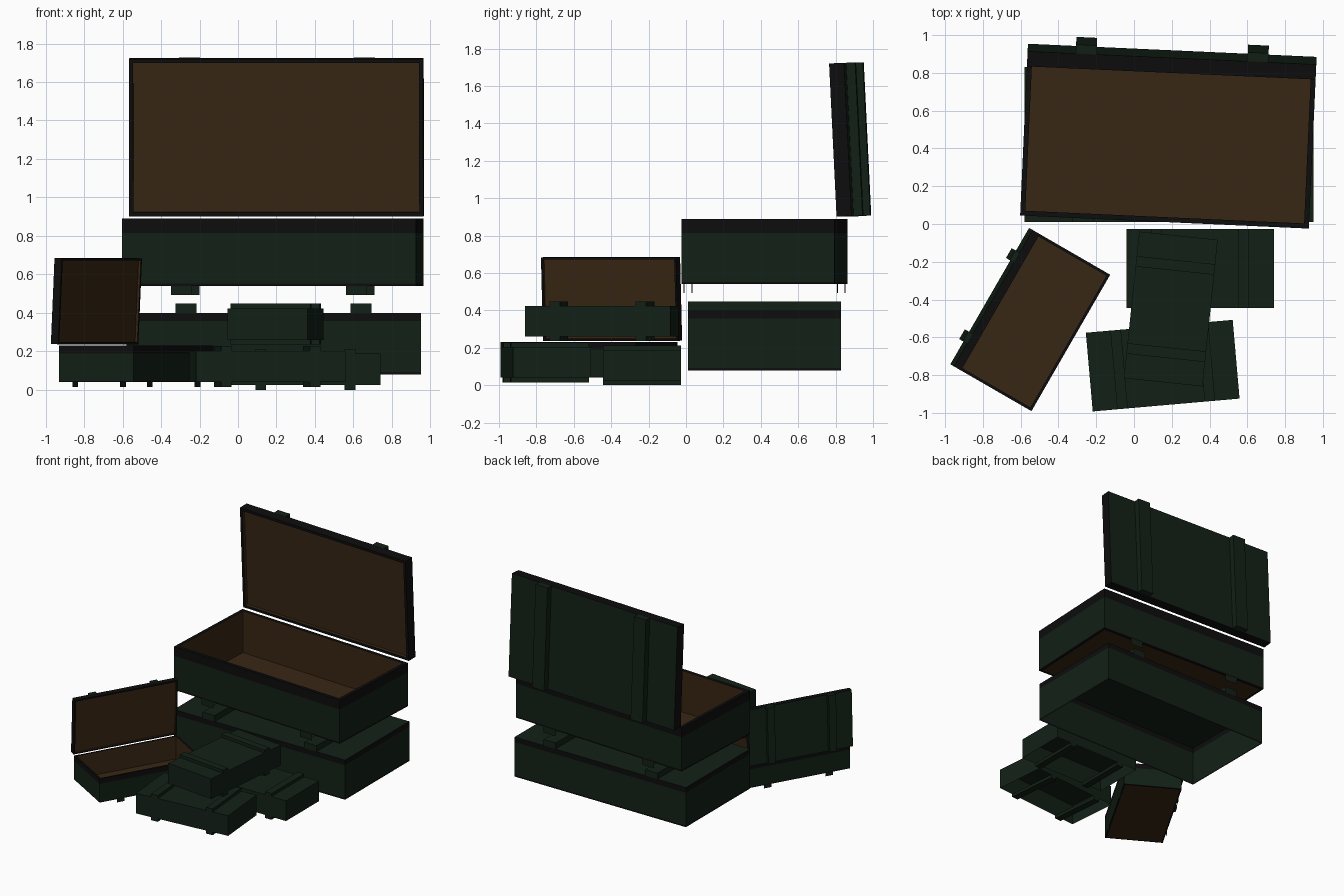
import bpy, bmesh
from math import radians
from mathutils import Matrix, Vector

if "Cube" in bpy.data.objects:
    bpy.data.objects.remove(bpy.data.objects["Cube"])

L, W = 1.53, 0.82          # full-size crate footprint
CLEAT_X, CLEAT_W, CLEAT_T = 0.455, 0.11, 0.048


def material(name, rgb):
    m = bpy.data.materials.new(name)
    m.diffuse_color = (*rgb, 1)
    m.use_nodes = True
    m.node_tree.nodes["Principled BSDF"].inputs["Base Color"].default_value = m.diffuse_color
    return m


MATS = [material("green_paint", (0.006, 0.015, 0.008)),
        material("black_edge", (0.004, 0.004, 0.0045)),
        material("bare_wood", (0.04, 0.02, 0.007))]
GREEN, BLACK, WOOD = 0, 1, 2


def block(lo, hi):
    bm = bmesh.new()
    lo, hi = Vector(lo), Vector(hi)
    size = hi - lo
    bmesh.ops.create_cube(bm, size=1, matrix=Matrix.Translation((lo + hi) / 2)
                          @ Matrix.Diagonal((*size, 1)))
    bm.normal_update()
    return bm


def face_towards(bm, z):
    return max(bm.faces, key=lambda f: f.normal.z * z)


def slice_at(bm, z):
    bmesh.ops.bisect_plane(bm, geom=bm.verts[:] + bm.edges[:] + bm.faces[:],
                           plane_co=(0, 0, z), plane_no=(0, 0, 1))


def finish(bm, name, matrix):
    me = bpy.data.meshes.new(name)
    bm.to_mesh(me)
    bm.free()
    for m in MATS:
        me.materials.append(m)
    ob = bpy.data.objects.new(name, me)
    bpy.context.collection.objects.link(ob)
    ob.matrix_world = matrix


def hollow(bm, wall, depth):
    # sink a wooden recess into the top face
    top = face_towards(bm, 1)
    top.material_index = BLACK
    bmesh.ops.inset_region(bm, faces=[top], thickness=wall)
    ext = bmesh.ops.extrude_discrete_faces(bm, faces=[top])["faces"][0]
    bmesh.ops.translate(bm, verts=ext.verts[:], vec=(0, 0, -depth))
    ext.material_index = WOOD
    for e in ext.edges:
        for f in e.link_faces:
            f.material_index = WOOD


def cleats(name, matrix, y0, y1, z0, z1, ends_only=False):
    for side, s in (("left", -1), ("right", 1)):
        x = s * CLEAT_X
        bm = block((x - CLEAT_W / 2, y0, z0), (x + CLEAT_W / 2, y1, z1))
        if ends_only:
            drop = [f for f in bm.faces if abs(f.normal.y) < 0.5]
            bmesh.ops.delete(bm, geom=drop, context='FACES')
        finish(bm, f"{name}_{side}", matrix)


def closed_crate(name, matrix, band, feet):
    h = 0.32
    bm = block((-L / 2, -W / 2, 0), (L / 2, W / 2, h))
    slice_at(bm, 0.012)
    slice_at(bm, h - 0.042)
    for f in bm.faces:
        z = f.calc_center_median().z
        if abs(f.normal.z) < 0.5 and band and (z < 0.012 or z > h - 0.042):
            f.material_index = BLACK
    # the underside is left open
    bmesh.ops.delete(bm, geom=[face_towards(bm, -1)], context='FACES')
    finish(bm, name + "_box", matrix)
    cleats(name + "_top_cleat", matrix, -W / 2, W / 2, h, h + CLEAT_T)
    if feet:
        cleats(name + "_foot", matrix, -W / 2, W / 2, -CLEAT_T, 0)


def open_crate(name, matrix):
    h = 0.35
    bm = block((-L / 2, -W / 2, 0), (L / 2, W / 2, h))
    slice_at(bm, 0.012)
    slice_at(bm, h - 0.075)
    bm.normal_update()
    for f in bm.faces:
        z = f.calc_center_median().z
        if z < 0.012 or z > h - 0.075:
            f.material_index = BLACK
    # wooden underside inside a thin dark border
    bottom = face_towards(bm, -1)
    bmesh.ops.inset_region(bm, faces=[bottom], thickness=0.03)
    bottom.material_index = WOOD
    hollow(bm, 0.037, h - 0.015)
    finish(bm, name + "_box", matrix)
    cleats(name + "_foot", matrix, -W / 2, W / 2, -CLEAT_T, 0, ends_only=True)

    # raised lid, tipped slightly forward
    lid = matrix @ Matrix.Translation((0, W / 2 + 0.09, 0.365)) \
        @ Matrix.Rotation(radians(92.8), 4, 'X')
    bm = block((-L / 2, 0, 0), (L / 2, W, 0.08))
    for f in bm.faces:
        f.material_index = BLACK
    face_towards(bm, -1).material_index = GREEN
    hollow(bm, 0.03, 0.025)
    finish(bm, name + "_lid", lid)
    cleats(name + "_lid_cleat", lid, 0, W, -CLEAT_T, 0)


def place(x, y, z, angle, scale):
    return (Matrix.Translation((x, y, z)) @ Matrix.Rotation(radians(angle), 4, 'Z')
            @ Matrix.Scale(scale, 4))


# large stack
closed_crate("large_lower_crate", place(0.185, 0.42, 0.08, 0, 1), True, False)
open_crate("large_open_crate", place(0.18, 0.42, 0.54, -2.6, 1))
# small crates in front
open_crate("small_open_crate", place(-0.528, -0.518, 0.04, 60, 0.545))
closed_crate("small_back_crate", place(0.35, -0.235, 0.025, 0, 0.51), False, True)
closed_crate("small_front_crate", place(0.152, -0.75, 0.04, 5, 0.51), False, True)
closed_crate("small_top_crate", place(0.195, -0.45, 0.26, 84, 0.51), False, True)
